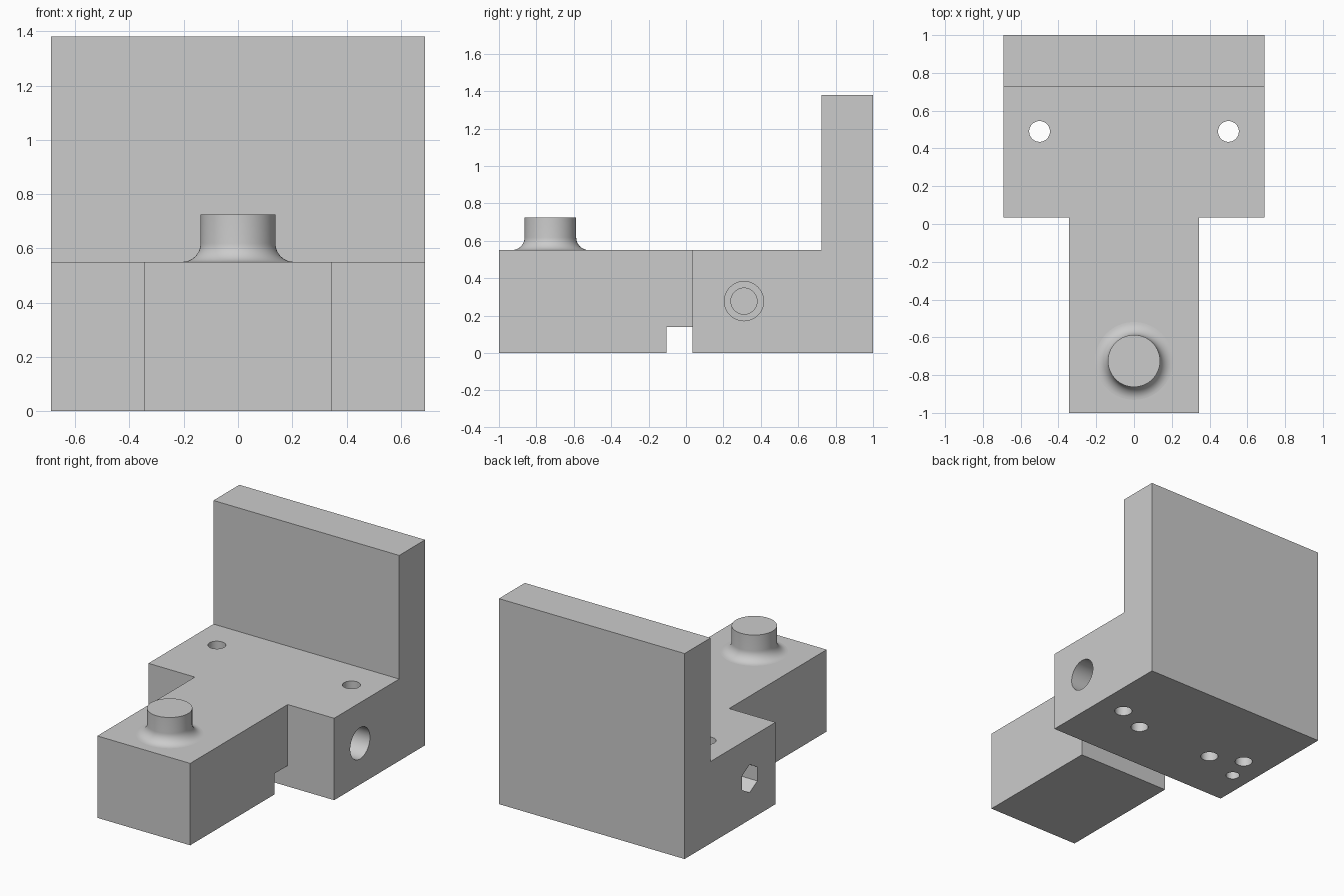
import bpy, bmesh, math
from mathutils import Matrix, Vector

old = bpy.data.objects.get("Cube")
if old:
    bpy.data.objects.remove(old, do_unlink=True)

grey = bpy.data.materials.new("plain grey")
grey.use_nodes = True
colour = (0.6, 0.6, 0.6, 1)
grey.diffuse_color = colour
grey.node_tree.nodes["Principled BSDF"].inputs["Base Color"].default_value = colour


def make_object(name, bm):
    bmesh.ops.recalc_face_normals(bm, faces=bm.faces)
    mesh = bpy.data.meshes.new(name)
    bm.to_mesh(mesh)
    bm.free()
    mesh.materials.append(grey)
    obj = bpy.data.objects.new(name, mesh)
    bpy.context.collection.objects.link(obj)
    return obj


def box(name, low, high):
    bm = bmesh.new()
    low, high = Vector(low), Vector(high)
    bmesh.ops.create_cube(bm, size=1, matrix=Matrix.Translation((low + high) / 2)
                          @ Matrix.Diagonal((*(high - low), 1)))
    return make_object(name, bm)


def rod(name, start, end, radius, sides=48, twist=0):
    """Prism or cylinder running between two points."""
    bm = bmesh.new()
    start, end = Vector(start), Vector(end)
    axis = end - start
    turn = axis.to_track_quat('Z', 'Y').to_matrix().to_4x4()
    bmesh.ops.create_cone(bm, cap_ends=True, segments=sides, radius1=radius, radius2=radius,
                          depth=axis.length, matrix=Matrix.Translation((start + end) / 2)
                          @ turn @ Matrix.Rotation(twist, 4, 'Z'))
    return make_object(name, bm)


def smooth(obj):
    bpy.ops.object.select_all(action='DESELECT')
    obj.select_set(True)
    bpy.context.view_layer.objects.active = obj
    bpy.ops.object.shade_smooth_by_angle(angle=math.radians(30))


W, STEM, DECK, STEP = 0.69, 0.345, 0.55, 0.035   # half widths, deck height, shoulder line

# Bracket body: side profile with the bottom notch and the tall back wall
side = [(-1, 0), (-0.105, 0), (-0.105, 0.14), (STEP, 0.14), (STEP, 0), (1, 0),
        (1, 1.38), (0.725, 1.38), (0.725, DECK), (-1, DECK)]
bm = bmesh.new()
face = bm.faces.new([bm.verts.new((-W, y, z)) for y, z in side])
extruded = bmesh.ops.extrude_face_region(bm, geom=[face])["geom"]
bmesh.ops.translate(bm, vec=(2 * W, 0, 0),
                    verts=[v for v in extruded if isinstance(v, bmesh.types.BMVert)])
body = make_object("bracket_body", bm)

# Cutters: shoulders, vertical screw holes and blind holes underneath
cutters = []
for s in (-1, 1):
    inner, outer = sorted((s * STEM, s * (W + 0.2)))
    cutters.append(box("shoulder_cutter", (inner, -1.2, -0.2), (outer, STEP, 0.8)))
    cutters.append(rod("screw_hole_cutter", (s * 0.5, 0.49, -0.1), (s * 0.5, 0.49, 0.7), 0.055))
    cutters.append(rod("blind_hole_cutter", (s * 0.29, 0.4, -0.1), (s * 0.29, 0.4, 0.16), 0.055))

# Cutters: stepped side bore, hexagonal pocket opposite, small hole into the pocket
by, bz = 0.31, 0.277
cutters.append(rod("bore_cutter", (0.1, by, bz), (0.8, by, bz), 0.105))
cutters.append(rod("inner_bore_cutter", (-0.15, by, bz), (0.2, by, bz), 0.07))
cutters.append(rod("hex_pocket_cutter", (-0.8, by, bz), (-0.35, by, bz), 0.094, 6))
cutters.append(rod("lock_hole_cutter", (-0.56, by, -0.1), (-0.56, by, bz), 0.043))

# Turn the hexagon so that a corner points up
hexagon = cutters[-2]
top = max(hexagon.data.vertices, key=lambda v: v.co.z).co
lean = math.atan2(top.y - by, top.z - bz)
pivot = Matrix.Translation((0, by, bz))
hexagon.data.transform(pivot @ Matrix.Rotation(lean, 4, 'X') @ pivot.inverted())

for cutter in cutters:
    cutter.hide_render = True
    mod = body.modifiers.new(cutter.name, 'BOOLEAN')
    mod.operation, mod.solver, mod.object = 'DIFFERENCE', 'EXACT', cutter
bpy.context.view_layer.update()
cut_mesh = bpy.data.meshes.new_from_object(
    body.evaluated_get(bpy.context.evaluated_depsgraph_get()))
body.modifiers.clear()
body.data = cut_mesh
for cutter in cutters:
    bpy.data.objects.remove(cutter, do_unlink=True)
smooth(body)

# Round post with a flared foot, turned from a profile
R, FILLET, TOP = 0.138, 0.068, 0.725
profile = [(0, TOP), (R, TOP)]
for i in range(11):
    a = math.pi / 2 * i / 10
    profile.append((R + FILLET * (1 - math.cos(a)), DECK + FILLET * (1 - math.sin(a))))
bm = bmesh.new()
points = [bm.verts.new((r, 0, z)) for r, z in profile]
edges = [bm.edges.new(pair) for pair in zip(points, points[1:])]
bmesh.ops.spin(bm, geom=points + edges, cent=(0, 0, 0), axis=(0, 0, 1),
               angle=2 * math.pi, steps=64)
bmesh.ops.remove_doubles(bm, verts=bm.verts, dist=0.0005)
bmesh.ops.translate(bm, verts=bm.verts, vec=(0, -0.725, 0))
post = make_object("round_post", bm)
# The arc runs from the foot of the flare upward, so the foot is left open on the deck
if max(post.data.polygons, key=lambda p: p.center.z).normal.z < 0:
    post.data.flip_normals()
smooth(post)
